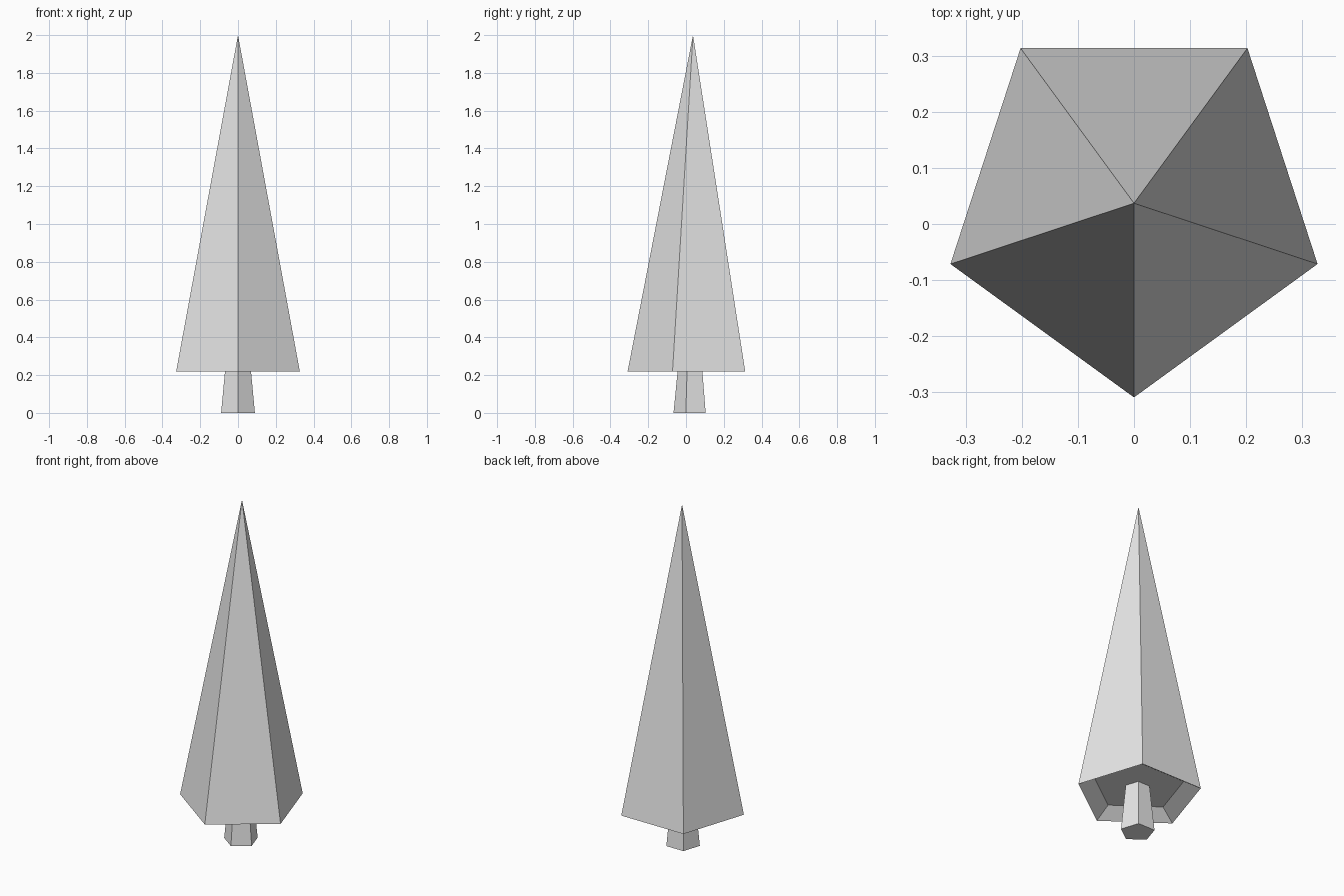
import bpy, bmesh
from math import cos, sin, pi

cube = bpy.data.objects.get("Cube")
if cube:
    bpy.data.objects.remove(cube, do_unlink=True)

SIDES = 5

grey = bpy.data.materials.new("plain_grey")
grey.use_nodes = True
colour = (0.8, 0.8, 0.8, 1)
grey.diffuse_color = colour
grey.node_tree.nodes["Principled BSDF"].inputs["Base Color"].default_value = colour


def ring(bm, radius, y, z):
    """Five-sided ring with one corner facing the front."""
    angles = [-pi / 2 + 2 * pi * i / SIDES for i in range(SIDES)]
    return [bm.verts.new((radius * cos(a), y + radius * sin(a), z)) for a in angles]


def bridge(bm, low, high):
    for i in range(SIDES):
        j = (i + 1) % SIDES
        bm.faces.new((low[i], low[j], high[j], high[i]))


def finish(bm, name):
    bmesh.ops.recalc_face_normals(bm, faces=bm.faces)
    mesh = bpy.data.meshes.new(name)
    bm.to_mesh(mesh)
    bm.free()
    mesh.materials.append(grey)
    bpy.context.collection.objects.link(bpy.data.objects.new(name, mesh))


# Foliage: tall spire with a recessed underside
bm = bmesh.new()
rim = ring(bm, 0.344, 0.035, 0.22)
recess = ring(bm, 0.25, 0.035, 0.275)
tip = bm.verts.new((0, 0.037, 2))
for i in range(SIDES):
    bm.faces.new((rim[i], rim[(i + 1) % SIDES], tip))
bridge(bm, rim, recess)
bm.faces.new(recess)
finish(bm, "foliage")

# Trunk: tapered post reaching up into the recess
bm = bmesh.new()
foot = ring(bm, 0.094, 0.028, 0)
top = ring(bm, 0.067, 0.028, 0.275)
bridge(bm, foot, top)
bm.faces.new(foot)
bm.faces.new(top)
finish(bm, "trunk")
